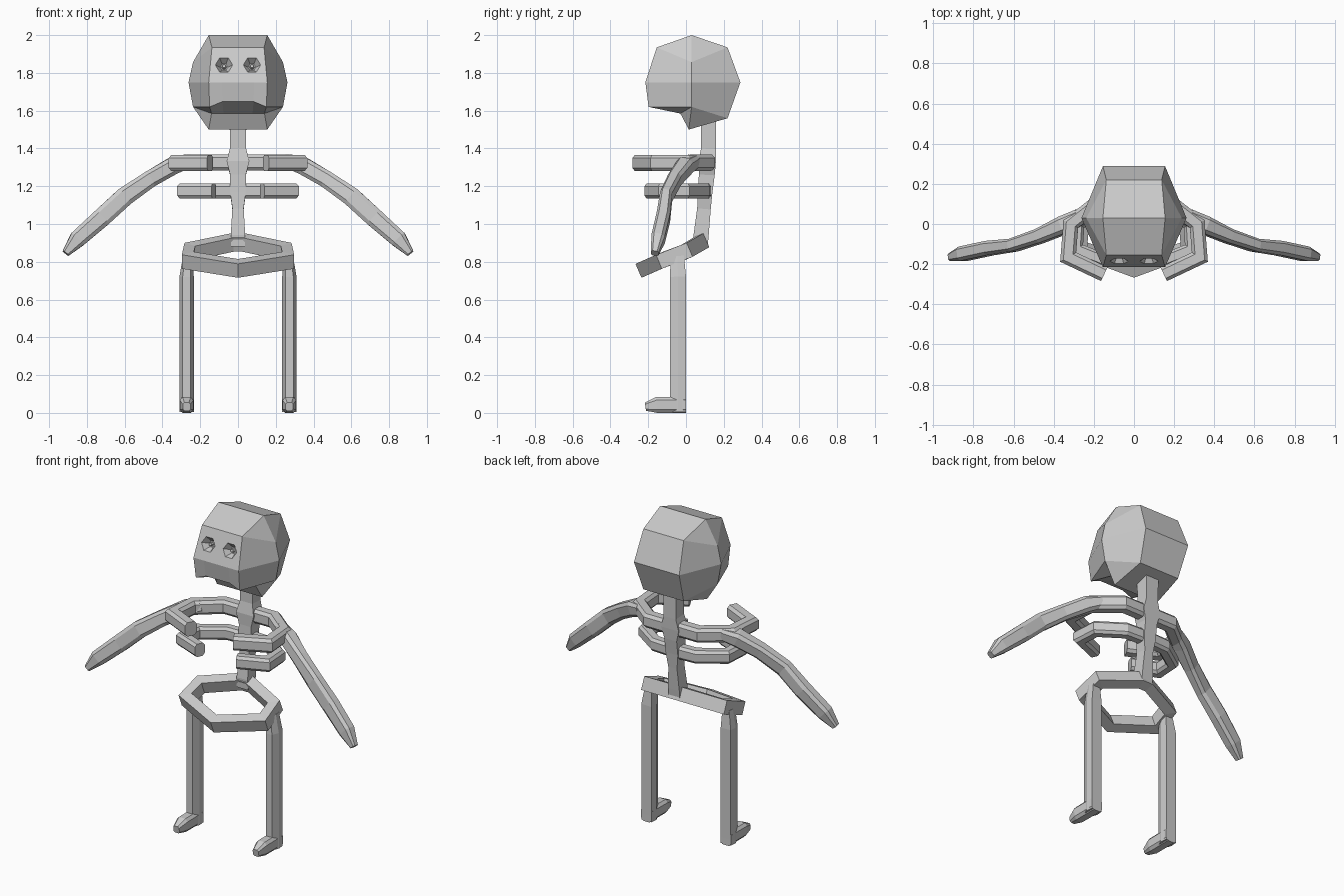
import bpy, bmesh, math
from mathutils import Vector, Matrix

if "Cube" in bpy.data.objects:
    bpy.data.objects.remove(bpy.data.objects["Cube"])

bone = bpy.data.materials.new("bone_grey")
bone.diffuse_color = (0.6, 0.6, 0.6, 1)
bone.use_nodes = True
bone.node_tree.nodes["Principled BSDF"].inputs["Base Color"].default_value = bone.diffuse_color


def make(name, bm, mirror=False):
    bmesh.ops.recalc_face_normals(bm, faces=bm.faces[:])
    me = bpy.data.meshes.new(name)
    bm.to_mesh(me)
    bm.free()
    me.materials.append(bone)
    ob = bpy.data.objects.new(name, me)
    bpy.context.collection.objects.link(ob)
    if mirror:
        ob.modifiers.new("mirror", 'MIRROR')
    return ob


BOX = [(-1, -1), (1, -1), (1, 1), (-1, 1)]
C = 0.6
BEVELED = [(-C, -1), (C, -1), (1, -C), (1, C), (C, 1), (-C, 1), (-1, C), (-1, -C)]
LEG = [(-.55, -1), (.55, -1), (1, 0), (.9, 1), (-.9, 1), (-1, 0)]


def tube(name, path, sizes, section=BEVELED, up=(0, 0, 1), closed=False, mirror=False):
    """Sweep a section along a path with mitred corners; sizes are half width, half height."""
    pts, up, n = [Vector(p) for p in path], Vector(up), len(path)
    if isinstance(sizes, tuple):
        sizes = [sizes] * n
    bm, rings = bmesh.new(), []
    for i, p in enumerate(pts):
        a = (p - pts[i - 1]).normalized() if closed or i else None
        b = (pts[(i + 1) % n] - p).normalized() if closed or i < n - 1 else None
        a, b = a or b, b or a
        t = (a + b).normalized()
        side = t.cross(up).normalized()
        v = side.cross(t)
        widen = 1 / max(0.6, t.dot(a))
        su, sv = sizes[i]
        rings.append([bm.verts.new(p + side * (x * su * widen) + v * (y * sv)) for x, y in section])
    m = len(section)
    for i in range(n if closed else n - 1):
        r, s = rings[i], rings[(i + 1) % n]
        for j in range(m):
            k = (j + 1) % m
            bm.faces.new((r[j], r[k], s[k], s[j]))
    if not closed:
        bm.faces.new(rings[0])
        bm.faces.new(rings[-1])
    return make(name, bm, mirror)


def both_sides(half):
    """Half path starting on the centre line, extended to the other side."""
    return [(-x, y, z) for x, y, z in reversed(half[1:])] + half


# Skull: an outline stretched across x, closed with domed cheeks
outline = [(.155, .03, 2.0), (.138, -.155, 1.935), (.155, -.215, 1.75), (.15, -.198, 1.62),
           (.14, -.03, 1.585), (.155, .015, 1.5), (.138, .22, 1.56), (.155, .288, 1.75), (.138, .22, 1.935)]
bm = bmesh.new()
cols = []
for f in (-1, -.55, 0, .55, 1):
    lift = 0 if abs(f) == 1 else .028       # raised upper lip
    cols.append([bm.verts.new((x * f, y, z + (lift if i == 3 else 0)))
                 for i, (x, y, z) in enumerate(outline)])
for a, b in zip(cols, cols[1:]):
    for j in range(9):
        k = (j + 1) % 9
        bm.faces.new((a[j], a[k], b[k], b[j]))
for s, r in ((-1, cols[0]), (1, cols[-1])):
    u, c, l = [bm.verts.new((s * x, .03, z)) for x, z in ((.238, 1.857), (.262, 1.75), (.238, 1.62))]
    for f in ((r[0], r[1], u), (r[1], r[2], c, u), (r[2], r[3], l, c), (r[3], r[4], l), (r[4], r[5], l),
              (r[5], r[6], l), (r[6], r[7], c, l), (r[7], r[8], u, c), (r[8], r[0], u)):
        bm.faces.new(f)
skull = make("skull", bm)


# Eye sockets cut into the brow plane, with small pupils inside
def eye_cones(name, r1, r2, depth, inward):
    bm = bmesh.new()
    for s in (-1, 1):
        mat = (Matrix.Translation((s * .074, -.186, 1.842)) @ Matrix.Rotation(-1.884, 4, 'X')
               @ Matrix.Translation((0, 0, inward)) @ Matrix.Rotation(math.pi / 6, 4, 'Z'))
        bmesh.ops.create_cone(bm, cap_ends=True, segments=6, radius1=r1, radius2=r2, depth=depth, matrix=mat)
    return make(name, bm)


cutter = eye_cones("socket_cutter", .053, .02, .05, .015)
cutter.hide_render = True
cutter.hide_set(True)
cut = skull.modifiers.new("sockets", 'BOOLEAN')
cut.operation, cut.solver, cut.object = 'DIFFERENCE', 'EXACT', cutter
eye_cones("pupils", .009, .014, .022, .031)

# Neck and spine
spine = [(.12, 1.58, .045, .04), (.12, 1.40, .042, .04), (.112, 1.33, .06, .046), (.11, 1.26, .042, .042),
         (.102, 1.17, .042, .038), (.095, 1.08, .03, .036), (.08, .94, .038, .04), (.078, .88, .038, .036)]
tube("spine", [(0, y, z) for y, z, _, _ in spine], [(w, d) for _, _, w, d in spine], BOX, (0, 1, 0))

# Collar and rib hoops, open at the front
tube("collar", both_sides([(0, .115, 1.325), (.17, .115, 1.325), (.315, 0, 1.323),
                           (.328, -.165, 1.323), (.148, -.25, 1.323)]), (.038, .043))
tube("ribs", both_sides([(0, .102, 1.175), (.14, .095, 1.175), (.28, 0, 1.175),
                         (.288, -.125, 1.175), (.128, -.19, 1.175)]), (.033, .04))

# Arms
tube("arms", [(.27, .035, 1.33), (.35, -.005, 1.305), (.47, -.06, 1.235), (.60, -.105, 1.145),
              (.72, -.12, 1.035), (.85, -.148, .92), (.912, -.165, .845)],
     [(.036, .04), (.046, .045), (.045, .036), (.05, .032), (.05, .036), (.045, .036), (.02, .02)],
     up=(0, 1, 0), mirror=True)

# Tilted pelvis ring
tube("pelvis", [(0, -.222, .765), (.265, -.125, .808), (.255, 0, .855), (.03, .08, .902),
                (-.03, .08, .902), (-.255, 0, .855), (-.265, -.125, .808)],
     (.03, .04), BOX, (0, -.4, .916), closed=True)

# Legs and feet
tube("legs", [(.265, -.045, .83), (.272, -.043, .72), (.272, -.043, .005)],
     [(.026, .034), (.038, .043), (.038, .043)], LEG, (0, 1, 0), mirror=True)
tube("feet", [(.272, 0, .043), (.272, -.155, .042), (.272, -.215, .033)],
     [(.036, .043), (.036, .042), (.02, .022)], mirror=True)
